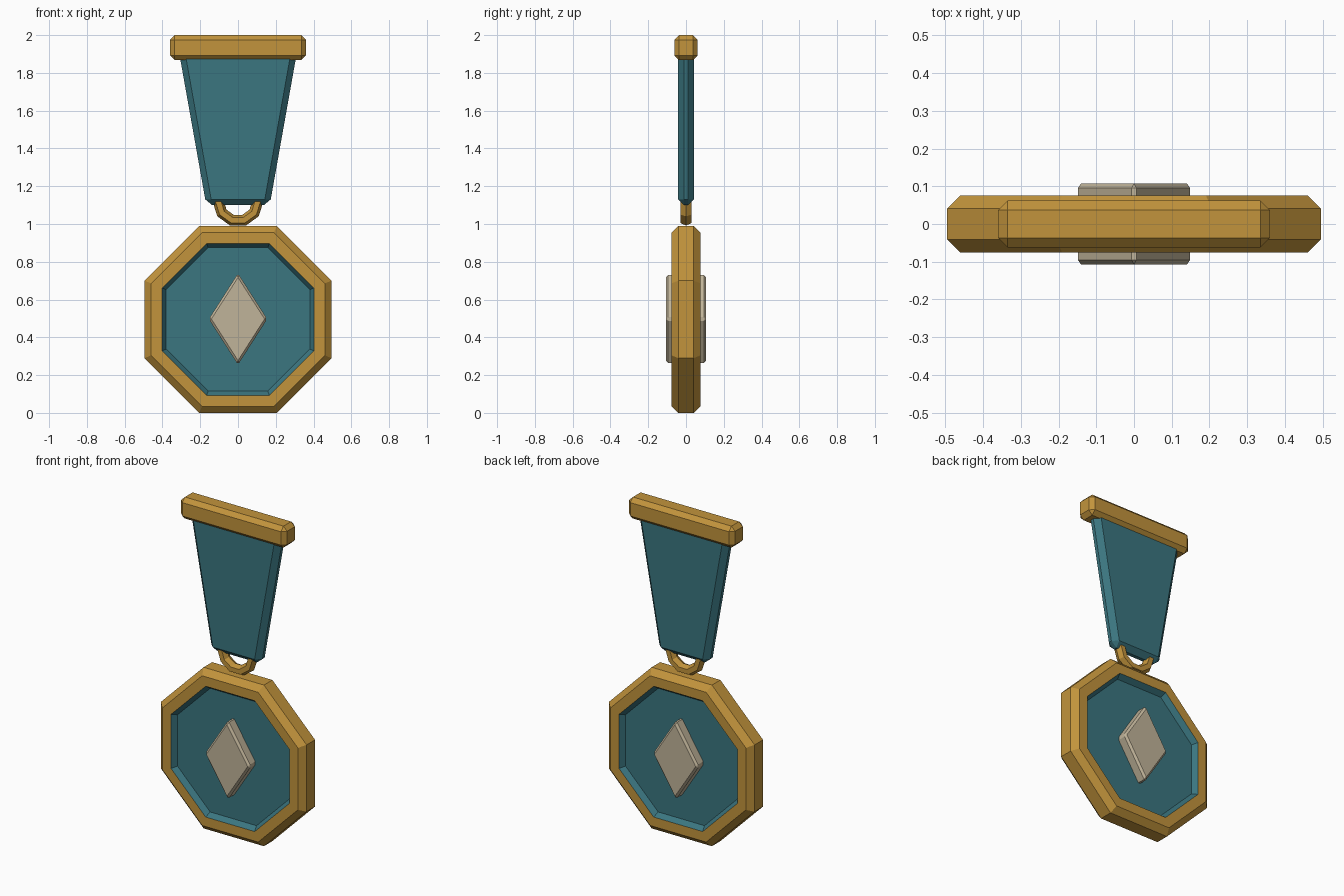
import bpy, bmesh, math
from mathutils import Matrix

if "Cube" in bpy.data.objects:
    bpy.data.objects.remove(bpy.data.objects["Cube"])


def material(name, rgb):
    m = bpy.data.materials.new(name)
    m.diffuse_color = (*rgb, 1)
    m.use_nodes = True
    m.node_tree.nodes["Principled BSDF"].inputs["Base Color"].default_value = m.diffuse_color
    return m


gold = material("gold", (0.54, 0.295, 0.045))
teal = material("teal", (0.043, 0.18, 0.215))
cream = material("cream", (0.53, 0.455, 0.32))


def finish(bm, name, *mats):
    bmesh.ops.recalc_face_normals(bm, faces=bm.faces)
    me = bpy.data.meshes.new(name)
    bm.to_mesh(me)
    bm.free()
    for m in mats:
        me.materials.append(m)
    ob = bpy.data.objects.new(name, me)
    bpy.context.collection.objects.link(ob)
    return ob


def bevelled_plate(name, outline, half_depth, bevel, mat):
    """Extrude an x-z outline along y and chamfer every edge."""
    bm = bmesh.new()
    rings = [[bm.verts.new((x, y, z)) for x, z in outline]
             for y in (-half_depth, half_depth)]
    n = len(outline)
    for r in rings:
        bm.faces.new(r)
    for i in range(n):
        j = (i + 1) % n
        bm.faces.new((rings[0][i], rings[0][j], rings[1][j], rings[1][i]))
    bmesh.ops.recalc_face_normals(bm, faces=bm.faces)
    bmesh.ops.bevel(bm, geom=bm.edges[:], offset=bevel, segments=1,
                    profile=0.5, affect='EDGES', clamp_overlap=True)
    return finish(bm, name, mat)


# Octagonal medal: loft of rings (apothem, y), recessed teal on both faces
CZ = 0.495
half = [(0.38, -0.045), (0.402, -0.076), (0.46, -0.076), (0.495, -0.041)]
profile = half + [(a, -y) for a, y in reversed(half)]
bm = bmesh.new()
rings = []
for a, y in profile:
    r = a / math.cos(math.pi / 8)
    rings.append([bm.verts.new((r * math.cos((i + 0.5) * math.pi / 4), y,
                                CZ + r * math.sin((i + 0.5) * math.pi / 4)))
                  for i in range(8)])
for k in range(len(rings) - 1):
    for i in range(8):
        j = (i + 1) % 8
        f = bm.faces.new((rings[k][i], rings[k][j], rings[k + 1][j], rings[k + 1][i]))
        f.material_index = 1 if k in (0, len(rings) - 2) else 0
for r in (rings[0], rings[-1]):
    bm.faces.new(r).material_index = 1
finish(bm, "medal_octagon", gold, teal)

# Diamond emblem passing through both faces
bevelled_plate("diamond_emblem",
               [(0.155, 0.497), (0, 0.739), (-0.155, 0.497), (0, 0.255)],
               0.107, 0.012, cream)

# Tapered ribbon
bevelled_plate("ribbon",
               [(-0.168, 1.10), (0.168, 1.10), (0.314, 1.92), (-0.314, 1.92)],
               0.042, 0.031, teal)

# Top bar
bevelled_plate("top_bar",
               [(-0.36, 1.868), (0.36, 1.868), (0.36, 2.0), (-0.36, 2.0)],
               0.062, 0.025, gold)

# Hanging ring
bm = bmesh.new()
N, M = 10, 6
grid = []
for i in range(N):
    t = 2 * math.pi * i / N
    row = []
    for k in range(M):
        p = 2 * math.pi * k / M
        r = 0.105 + 0.03 * math.cos(p)
        row.append(bm.verts.new((r * math.cos(t), 0.034 * math.sin(p),
                                 1.12 + r * math.sin(t))))
    grid.append(row)
for i in range(N):
    for k in range(M):
        a, b = grid[i], grid[(i + 1) % N]
        l = (k + 1) % M
        bm.faces.new((a[k], b[k], b[l], a[l]))
finish(bm, "hanging_ring", gold)
